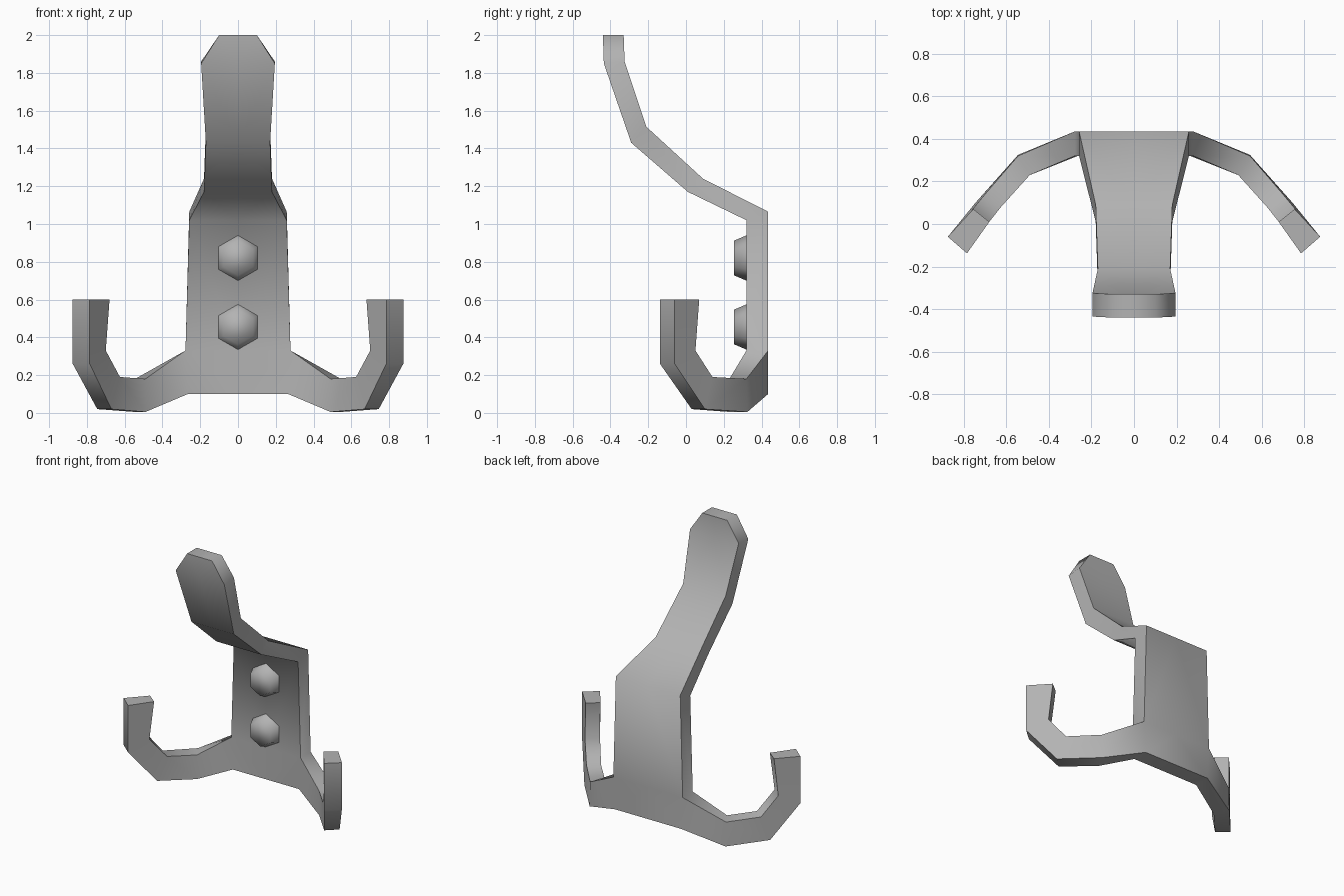
import bpy, bmesh, math
from mathutils import Vector, Matrix

if "Cube" in bpy.data.objects:
    bpy.data.objects.remove(bpy.data.objects["Cube"])

metal = bpy.data.materials.new("grey_metal")
metal.diffuse_color = (0.45, 0.45, 0.45, 1)
metal.use_nodes = True
metal.node_tree.nodes["Principled BSDF"].inputs["Base Color"].default_value = metal.diffuse_color


def finish(name, bm, angle=70):
    bmesh.ops.remove_doubles(bm, verts=bm.verts, dist=0.0005)
    bmesh.ops.recalc_face_normals(bm, faces=bm.faces)
    me = bpy.data.meshes.new(name)
    bm.to_mesh(me)
    bm.free()
    me.materials.append(metal)
    ob = bpy.data.objects.new(name, me)
    bpy.context.collection.objects.link(ob)
    bpy.ops.object.select_all(action='DESELECT')
    ob.select_set(True)
    bpy.context.view_layer.objects.active = ob
    bpy.ops.object.shade_smooth_by_angle(angle=math.radians(angle))
    return ob


# plate and upper tongue: half width, front (y, z), back (y, z)
rows = [
    (0.265, (0.32, 0.10), (0.435, 0.10)),
    (0.278, (0.32, 0.33), (0.435, 0.33)),
    (0.258, (0.32, 1.02), (0.435, 1.065)),
    (0.180, (0.01, 1.17), (0.09, 1.24)),
    (0.170, (-0.29, 1.43), (-0.21, 1.515)),
    (0.195, (-0.435, 1.85), (-0.325, 1.86)),
    (0.100, (-0.44, 2.0), (-0.33, 2.0)),
]
# side arm stations: front-low, front-up, back-up, back-low as (x, y), then low z, up z
arm = [
    ((0.490, 0.230), (0.490, 0.230), (0.545, 0.320), (0.545, 0.325), 0.005, 0.18),
    ((0.670, 0.030), (0.625, 0.080), (0.700, 0.140), (0.745, 0.100), 0.02, 0.19),
    ((0.785, -0.138), (0.700, -0.015), (0.775, 0.050), (0.875, -0.06), 0.26, 0.33),
    ((0.785, -0.138), (0.680, 0.010), (0.755, 0.070), (0.875, -0.06), 0.60, 0.60),
]

# one body: both halves built by the same rule and welded on the centre line
bm = bmesh.new()
for s in (1, -1):
    def ring(pts):
        return [bm.verts.new((s * x, y, z)) for x, y, z in pts]

    plate = [ring([(0, *f), (w, *f), (w, *b), (0, *b)]) for w, f, b in rows]
    for i in range(len(plate) - 1):
        a, b = plate[i], plate[i + 1]
        for k in range(3):
            if not (i == 0 and k == 1):        # arm grows from this side
                bm.faces.new((a[k], a[k + 1], b[k + 1], b[k]))
    bm.faces.new(plate[0])
    bm.faces.new(plate[-1])

    rings = [[plate[0][1], plate[1][1], plate[1][2], plate[0][2]]]
    for fl, fu, bu, bl, lo, up in arm:
        rings.append(ring([(*fl, lo), (*fu, up), (*bu, up), (*bl, lo)]))
    for a, b in zip(rings, rings[1:]):
        for k in range(4):
            j = (k + 1) % 4
            bm.faces.new((a[k], a[j], b[j], b[k]))
    bm.faces.new(rings[-1])
finish("hook_body", bm)

# hexagonal screw heads
for n, z in (("lower", 0.455), ("upper", 0.82)):
    bm = bmesh.new()
    m = (Matrix.Translation((0, 0.2925, z)) @ Matrix.Rotation(math.pi / 2, 4, 'X'))
    bmesh.ops.create_cone(bm, cap_ends=True, segments=6, radius1=0.124,
                          radius2=0.092, depth=0.075, matrix=m)
    # points of the hexagon face up and down
    if abs(max(v.co.z for v in bm.verts) - z - 0.124) > 0.005:
        bmesh.ops.rotate(bm, verts=bm.verts, cent=(0, 0.29, z),
                         matrix=Matrix.Rotation(math.pi / 6, 3, 'Y'))
    finish(n + "_screw", bm)
